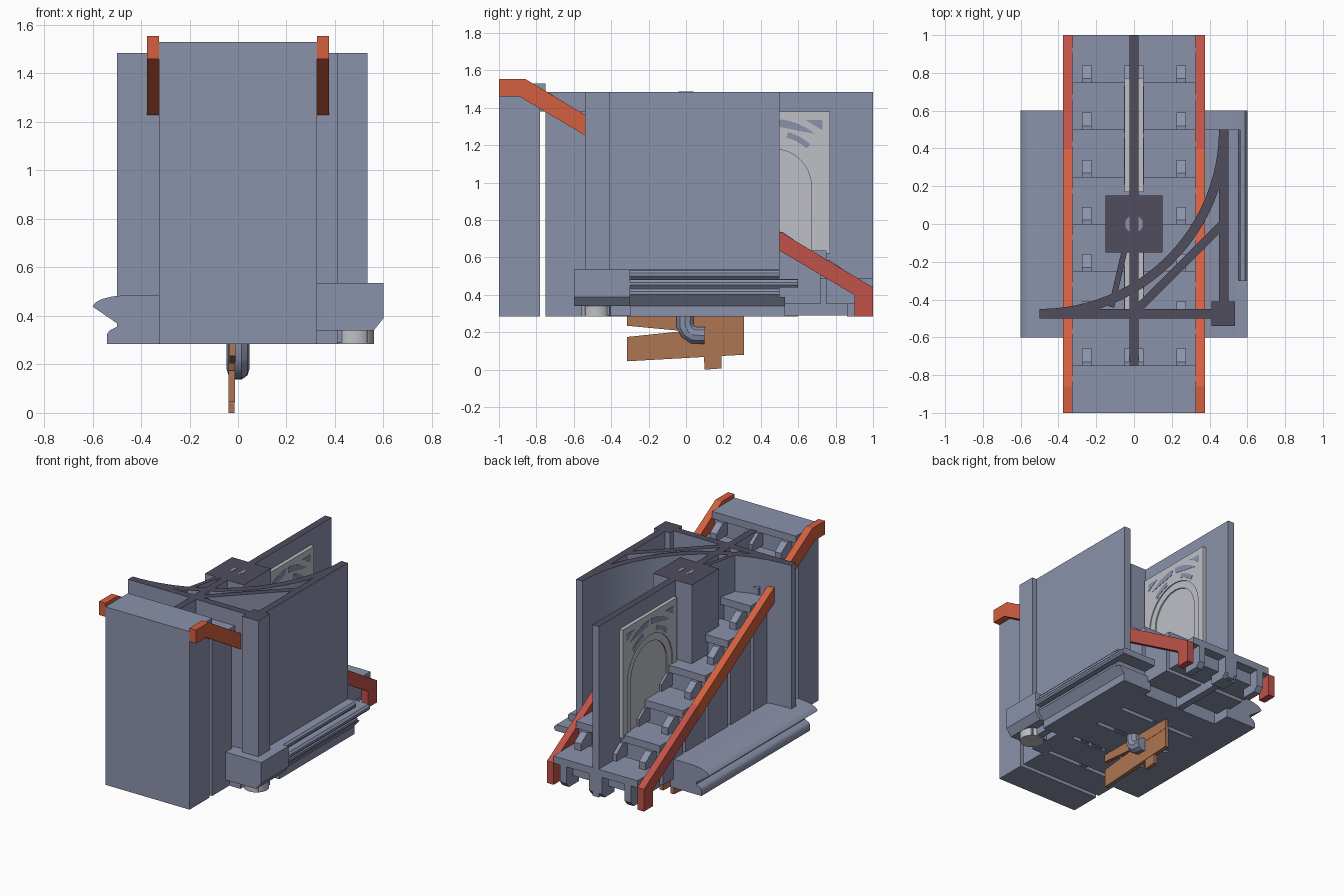
import bpy, bmesh, math
from mathutils import Vector

if "Cube" in bpy.data.objects:
    bpy.data.objects.remove(bpy.data.objects["Cube"])


def material(name, rgb):
    m = bpy.data.materials.new(name)
    m.diffuse_color = (*rgb, 1)
    m.use_nodes = True
    m.node_tree.nodes["Principled BSDF"].inputs["Base Color"].default_value = m.diffuse_color
    return m


STONE = material("blue_grey_stone", (0.26, 0.29, 0.41))
DARK = material("dark_cut_stone", (0.08, 0.075, 0.11))
ORANGE = material("orange_red", (0.65, 0.115, 0.05))
RED = material("deep_red", (0.53, 0.085, 0.065))
WOOD = material("brown_wood", (0.42, 0.18, 0.085))
PALE = material("pale_grey", (0.52, 0.53, 0.57))


def prism(name, pts, axis, lo, hi, mat, top=None, smooth=False):
    """Extrude a 2D outline along an axis; optional second colour on upward faces."""
    def place(p, t):
        a, b = p
        return {'x': (t, a, b), 'y': (a, t, b), 'z': (a, b, t)}[axis]
    bm = bmesh.new()
    low = [bm.verts.new(place(p, lo)) for p in pts]
    high = [bm.verts.new(place(p, hi)) for p in pts]
    bm.faces.new(low)
    bm.faces.new(high)
    n = len(pts)
    for i in range(n):
        j = (i + 1) % n
        bm.faces.new((low[i], low[j], high[j], high[i]))
    bmesh.ops.recalc_face_normals(bm, faces=bm.faces[:])
    me = bpy.data.meshes.new(name)
    bm.normal_update()
    if top:
        for f in bm.faces:
            f.material_index = 1 if f.normal.z > 0.5 else 0
    bm.to_mesh(me)
    bm.free()
    me.materials.append(mat)
    if top:
        me.materials.append(top)
    ob = bpy.data.objects.new(name, me)
    bpy.context.collection.objects.link(ob)
    if smooth:
        make_smooth(ob)
    return ob


def make_smooth(ob):
    bpy.ops.object.select_all(action='DESELECT')
    ob.select_set(True)
    bpy.context.view_layer.objects.active = ob
    bpy.ops.object.shade_smooth_by_angle(angle=math.radians(35))


def box(name, x, y, z, mat, top=None):
    pts = [(x[0], y[0]), (x[1], y[0]), (x[1], y[1]), (x[0], y[1])]
    return prism(name, pts, 'z', z[0], z[1], mat, top)


def arc(cx, cy, r, a0, a1, n):
    return [(cx + r * math.cos(math.radians(a0 + (a1 - a0) * i / n)),
             cy + r * math.sin(math.radians(a0 + (a1 - a0) * i / n))) for i in range(n + 1)]


def bar(name, a, b, w, z, mat, top):
    """Straight wall between two plan points."""
    a, b = Vector(a), Vector(b)
    d = (b - a).normalized() * w / 2
    s = Vector((-d.y, d.x))
    prism(name, [tuple(a + s), tuple(a - s), tuple(b - s), tuple(b + s)], 'z', z[0], z[1], mat, top)


BASE, TOP = 0.285, 1.485
WALL = (0.29, TOP)

# Staircase: treads, body below and slanted brackets
RISE = 0.149
for k in range(8):
    y0, y1, z = -1 + 0.25 * k, -0.75 + 0.25 * k, 1.53 - RISE * k
    box("tread", (-0.325, 0.325), (y0, y1), (z - 0.05, z), STONE)
    bottom = BASE if k < 6 else 0.35
    box("stair_body", (-0.325, 0.325), (y0, y1 - (0.03 if k < 7 else 0.07)),
        (bottom, z - 0.05), STONE)
    for x, w in ((-0.25, 0.025), (0, 0.05), (0.25, 0.025)):
        if k < 7:
            prof = [(y1 - 0.04, z - 0.05), (y1 + 0.02, z - 0.05), (y1 + 0.09, z - 0.1),
                    (y1 + 0.09, z - RISE), (y1 - 0.04, z - RISE)]
        else:
            prof = [(0.86, z - 0.05), (1, z - 0.05), (1, 0.32), (0.97, BASE), (0.86, BASE)]
        prism("step_bracket", prof, 'x', x - w, x + w, STONE)

# Handrails, split into two colours along their length
SPLIT = 0.4
zt = 1.555 - 0.5995 * (SPLIT + 0.86)
zb = 1.46 - 0.592 * (SPLIT + 0.89)
upper = [(-1, 1.46), (-0.89, 1.46), (SPLIT, zb), (SPLIT, zt), (-0.86, 1.555), (-1, 1.555)]
lower = [(SPLIT, zb), (0.9, 0.4), (0.9, BASE), (1, BASE), (1, 0.44), (SPLIT, zt)]
for s in (-1, 1):
    prism("upper_handrail", upper, 'x', s * 0.325, s * 0.375, ORANGE)
    prism("lower_handrail", lower, 'x', s * 0.325, s * 0.375, RED)

# Tall walls with dark cut tops
box("centre_wall", (-0.025, 0.025), (-0.75, 1), WALL, STONE, DARK)
box("centre_column", (-0.15, 0.15), (-0.15, 0.15), WALL, STONE, DARK)
box("front_wall", (-0.5, 0.5), (-0.5, -0.45), WALL, STONE, DARK)
box("side_wall", (0.45, 0.5), (-0.5, 0.5), WALL, STONE, DARK)
box("corner_post", (0.41, 0.535), (-0.54, -0.41), WALL, STONE, DARK)
prism("curved_wall", arc(-0.5, 0.5, 0.95, -90, 0, 24) + arc(-0.5, 0.5, 1.0, 0, -90, 24),
      'z', WALL[0], WALL[1], STONE, DARK, smooth=True)
bar("diagonal_wall", (0.0, -0.47), (0.47, 0.0), 0.045, WALL, STONE, DARK)
bar("thin_brace", (-0.12, -0.44), (-0.05, -0.14), 0.03, WALL, STONE, DARK)
for s in (-1, 1):
    prism("column_socket", [(s * 0.025, -0.04), (s * 0.045, -0.02), (s * 0.045, 0.02), (s * 0.025, 0.04)],
          'z', 1.482, 1.487, STONE)


# Arched panels on both faces of the centre wall
def arch_panel(yc):
    w, z0, z1, r, spring = 0.30, 0.62, 1.38, 0.25, 0.98
    for s in (-1, 1):
        def m(pts):
            return [(yc + a, b) for a, b in pts]
        frame = [(-w, z0), (-w, z1), (w, z1), (w, z0), (r, z0)] + arc(0, spring, r, 0, 180, 16) + [(-r, z0)]
        prism("arch_frame", m(frame), 'x', s * 0.02, s * 0.05, PALE)
        inner = 0.20
        band = [(r, z0)] + arc(0, spring, r, 0, 180, 16) + [(-r, z0), (-inner, z0)] \
            + arc(0, spring, inner, 180, 0, 16) + [(inner, z0)]
        prism("arch_step", m(band), 'x', s * 0.02, s * 0.043, PALE)
        door = [(inner, z0)] + arc(0, spring, inner, 0, 180, 16) + [(-inner, z0)]
        prism("arch_infill", m(door), 'x', s * 0.02, s * 0.034, PALE)
        # spandrel openings shown as thin stone plates
        for q in (-1, 1):
            corner = [(q * 0.26, 1.335), (q * 0.17, 1.335), (q * 0.26, 1.28)]
            prism("spandrel_corner", m(corner), 'x', s * 0.048, s * 0.052, STONE)
            slot = [(q * a, b) for a, b in arc(0, 0.99, 0.29, 48, 75, 8) + arc(0, 0.99, 0.26, 75, 48, 8)]
            prism("spandrel_slot", m(slot), 'x', s * 0.048, s * 0.052, STONE)
            wing = [(q * a, b) for a, b in arc(0, 1.0, 0.34, 50, 88, 8) + [(0.02, 1.3)]]
            prism("spandrel_wing", m(wing), 'x', s * 0.048, s * 0.052, STONE)


arch_panel(0.47)
arch_panel(-0.36)

# Left ledge: rounded cushion over a moulded base
cushion = [(-0.3, 0.485), (-0.47, 0.485), (-0.52, 0.48), (-0.56, 0.47), (-0.585, 0.457),
           (-0.6, 0.44), (-0.595, 0.435), (-0.5, 0.37), (-0.3, 0.37)]
prism("left_ledge", cushion, 'y', -0.6, 0.6, STONE, smooth=True)
foot = [(-0.3, 0.38), (-0.5, 0.38), (-0.5, 0.355), (-0.53, 0.34), (-0.54, 0.325), (-0.54, BASE), (-0.3, BASE)]
prism("left_ledge_base", foot, 'y', -0.6, 0.6, STONE, smooth=True)

# Right ledge: stacked mouldings, end block and supports
for name, x, ya, yb, z in (("upper", 0.565, -0.59, 0.5, (0.49, 0.535)),
                           ("middle", 0.6, -0.6, 0.6, (0.44, 0.485)),
                           ("lower", 0.575, -0.59, 0.5, (0.39, 0.435))):
    prof = [(0.3, z[0]), (x - 0.01, z[0]), (x, z[0] + 0.012), (x, z[1] - 0.018),
            (x - 0.012, z[1] - 0.004), (x - 0.03, z[1]), (0.3, z[1])]
    prism("right_ledge_" + name, prof, 'y', ya, yb, STONE, smooth=True)
box("right_ledge_core", (0.3, 0.55), (-0.58, 0.5), (0.38, 0.53), STONE)
prism("right_ledge_end", [(0.325, 0.34), (0.56, 0.34), (0.6, 0.39), (0.6, 0.535), (0.325, 0.535)],
      'y', -0.6, -0.3, STONE)
prism("right_ledge_base", [(0.3, BASE), (0.53, BASE), (0.53, 0.34), (0.57, 0.39), (0.3, 0.39)],
      'y', -0.3, 0.53, STONE)
box("right_foot_block", (0.3, 0.41), (-0.56, -0.3), (BASE, 0.345), STONE)
prism("round_foot", arc(0.48, -0.48, 0.08, 0, 345, 23), 'z', BASE, 0.35, PALE, smooth=True)

# Hanging wooden boards
prism("lower_board", [(-0.315, 0.045), (0.31, 0.08), (0.31, 0.24), (-0.315, 0.175)], 'x', -0.04, -0.012, WOOD)
prism("upper_board", [(-0.315, 0.235), (0.0, 0.205), (0.31, 0.215), (0.31, 0.288), (-0.315, 0.288)],
      'x', -0.035, -0.01, WOOD)
prism("board_peg", [(0.1, 0.0), (0.19, 0.007), (0.19, 0.08), (0.095, 0.08)], 'x', -0.04, -0.015, WOOD)

# Elbow pipe beneath the floor
cu = bpy.data.curves.new("elbow_pipe", 'CURVE')
cu.dimensions = '3D'
cu.bevel_depth = 0.048
cu.bevel_resolution = 3
cu.use_fill_caps = True
path = [(0, -0.005, 0.3), (0, -0.005, 0.235), (0, 0.01, 0.205), (0, 0.04, 0.185), (0, 0.1, 0.183)]
sp = cu.splines.new('POLY')
sp.points.add(len(path) - 1)
for p, c in zip(sp.points, path):
    p.co = (*c, 1)
cu.materials.append(STONE)
pipe = bpy.data.objects.new("elbow_pipe", cu)
bpy.context.collection.objects.link(pipe)
bpy.ops.object.select_all(action='DESELECT')
pipe.select_set(True)
bpy.context.view_layer.objects.active = pipe
bpy.ops.object.convert(target='MESH')
make_smooth(bpy.context.view_layer.objects.active)
